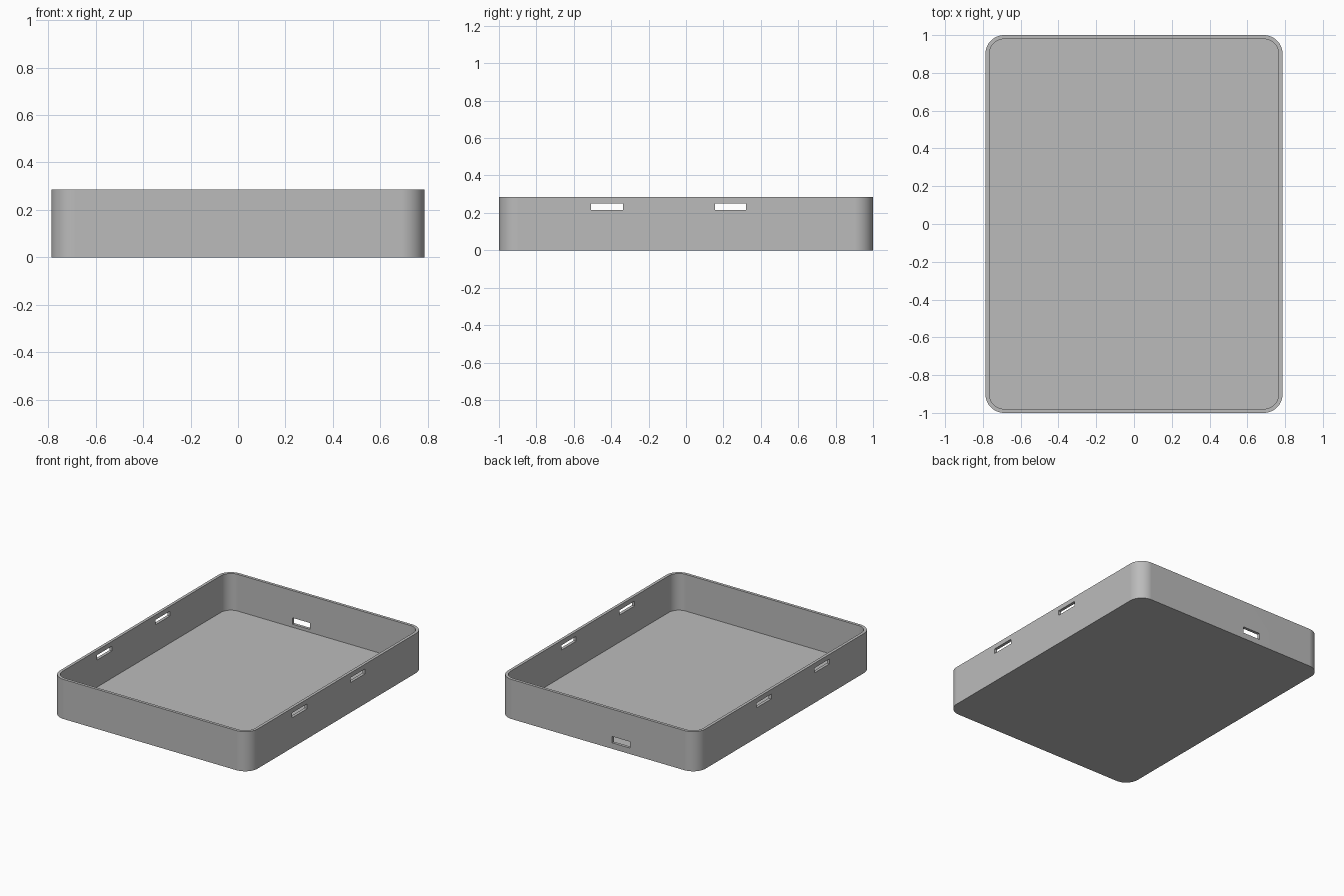
import bpy
import bmesh
from math import cos, sin, pi

HALF_X, HALF_Y, HEIGHT = 0.787, 1.0, 0.285
WALL, RADIUS, STEPS = 0.021, 0.1, 12

cube = bpy.data.objects.get("Cube")
if cube:
    bpy.data.objects.remove(cube, do_unlink=True)

grey = bpy.data.materials.new("plain grey")
grey.use_nodes = True
colour = (0.5, 0.5, 0.5, 1)
grey.diffuse_color = colour
grey.node_tree.nodes["Principled BSDF"].inputs["Base Color"].default_value = colour


def add_object(name, bm):
    bmesh.ops.recalc_face_normals(bm, faces=bm.faces)
    mesh = bpy.data.meshes.new(name)
    bm.to_mesh(mesh)
    bm.free()
    mesh.materials.append(grey)
    obj = bpy.data.objects.new(name, mesh)
    bpy.context.collection.objects.link(obj)
    return obj


def rounded_block(name, hx, hy, radius, z0, z1):
    """Upright block whose four vertical corners are rounded."""
    bm = bmesh.new()
    ring = []
    for i, (sx, sy) in enumerate([(1, 1), (-1, 1), (-1, -1), (1, -1)]):
        for k in range(STEPS + 1):
            a = (i + k / STEPS) * pi / 2
            x = sx * (hx - radius) + radius * cos(a)
            y = sy * (hy - radius) + radius * sin(a)
            ring.append(bm.verts.new((x, y, z0)))
    base = bm.faces.new(ring)
    top = bmesh.ops.extrude_face_region(bm, geom=[base])["geom"]
    moved = [v for v in top if isinstance(v, bmesh.types.BMVert)]
    bmesh.ops.translate(bm, verts=moved, vec=(0, 0, z1 - z0))
    return add_object(name, bm)


def box(name, low, high):
    bm = bmesh.new()
    bmesh.ops.create_cube(bm, size=1)
    for v in bm.verts:
        v.co = [h if c > 0 else l for c, l, h in zip(v.co, low, high)]
    return add_object(name, bm)


# Open tray: solid body, hollow inside, and slots to cut away
tray = rounded_block("tray", HALF_X, HALF_Y, RADIUS, 0, HEIGHT)
cutters = [rounded_block("cavity_cutter", HALF_X - WALL, HALF_Y - WALL,
                         RADIUS - WALL, WALL, HEIGHT + 0.1)]

# Two slots in each long side
for side in (-1, 1):
    x0, x1 = sorted((side * (HALF_X - 0.1), side * (HALF_X + 0.1)))
    for y0, y1 in [(-0.508, -0.337), (0.154, 0.321)]:
        cutters.append(box("side_slot_cutter", (x0, y0, 0.216), (x1, y1, 0.251)))

# One low port in the back wall
cutters.append(box("back_port_cutter", (-0.253, HALF_Y - 0.1, 0.043),
                   (-0.112, HALF_Y + 0.1, 0.089)))

bpy.ops.object.select_all(action="DESELECT")
bpy.context.view_layer.objects.active = tray
tray.select_set(True)
for cutter in cutters:
    cutter.hide_render = True
    mod = tray.modifiers.new("cut", "BOOLEAN")
    mod.operation = "DIFFERENCE"
    mod.solver = "EXACT"
    mod.object = cutter
    bpy.ops.object.modifier_apply(modifier=mod.name)
    bpy.data.objects.remove(cutter, do_unlink=True)

# Smooth corners, flat walls, crisp rims
bpy.ops.object.shade_smooth_by_angle(angle=pi / 6)
weighted = tray.modifiers.new("flat_walls", "WEIGHTED_NORMAL")
weighted.keep_sharp = True
